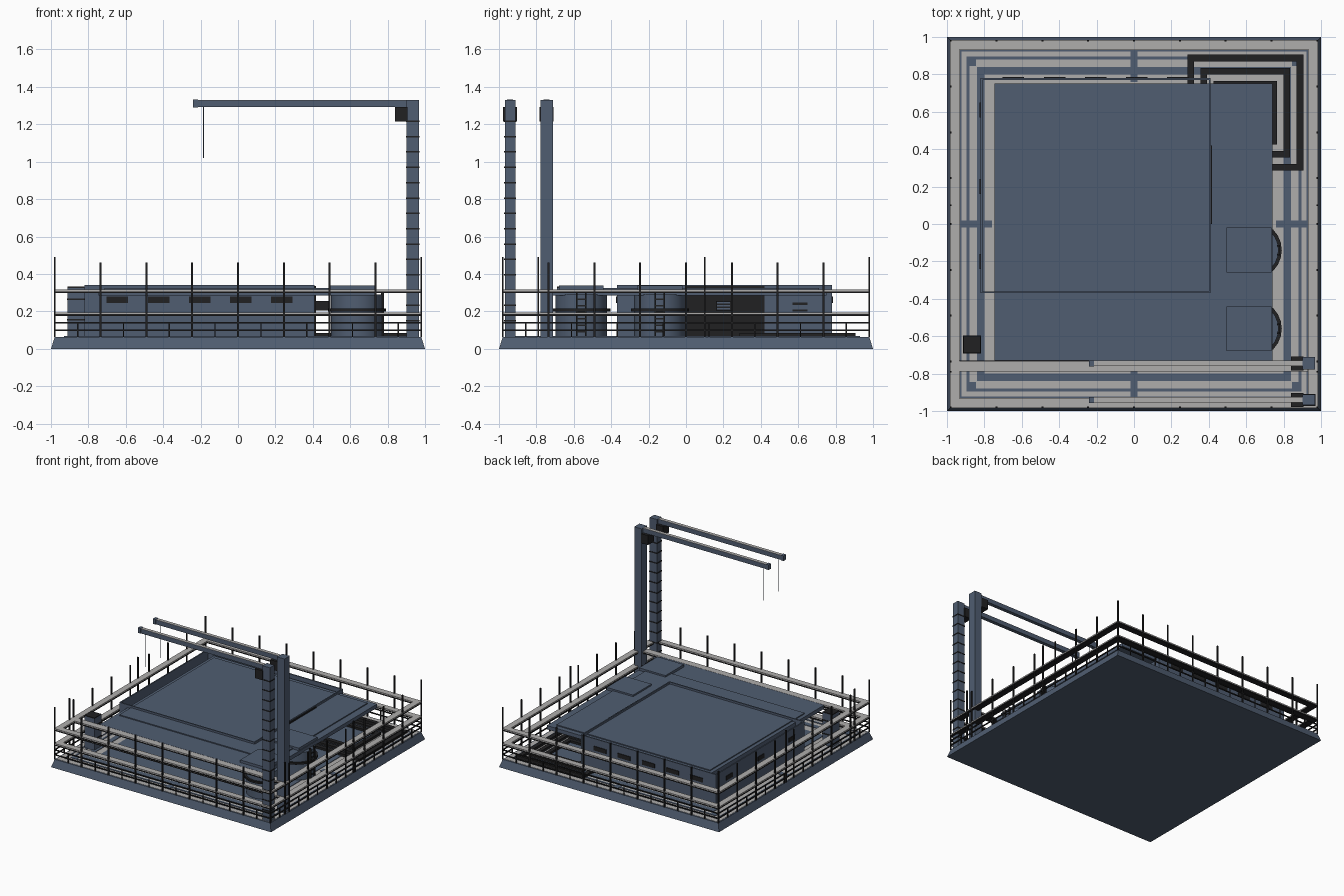
import bpy, bmesh, math

if "Cube" in bpy.data.objects:
    bpy.data.objects.remove(bpy.data.objects["Cube"], do_unlink=True)


def material(name, rgb):
    m = bpy.data.materials.new(name)
    m.use_nodes = True
    m.diffuse_color = (*rgb, 1)
    m.node_tree.nodes["Principled BSDF"].inputs["Base Color"].default_value = (*rgb, 1)
    return m


BLUE = material("slate blue", (0.08, 0.11, 0.165))
GREY = material("warm grey", (0.43, 0.42, 0.415))
DARK = material("near black", (0.015, 0.015, 0.016))


def finish(name, bm, mat):
    me = bpy.data.meshes.new(name)
    bm.to_mesh(me)
    bm.free()
    me.materials.append(mat)
    ob = bpy.data.objects.new(name, me)
    bpy.context.scene.collection.objects.link(ob)
    return ob


def boxes(name, mat, items):
    """One object made of boxes, each given as x, y and z ranges."""
    bm = bmesh.new()
    for ranges in items:
        vs = bmesh.ops.create_cube(bm, size=1)["verts"]
        for v in vs:
            for i, (lo, hi) in enumerate(ranges):
                v.co[i] = lo if v.co[i] < 0 else hi
    return finish(name, bm, mat)


def cylinder(name, mat, x, y, r, z0, z1):
    bm = bmesh.new()
    bmesh.ops.create_cone(bm, cap_ends=True, segments=24, radius1=r, radius2=r, depth=z1 - z0)
    bmesh.ops.translate(bm, verts=bm.verts, vec=(x, y, (z0 + z1) / 2))
    ob = finish(name, bm, mat)
    for p in ob.data.polygons:
        p.use_smooth = abs(p.normal.z) < 0.5
    return ob


def ring(cx, cy, rx, ry, w, z):
    """Four boxes around a rectangle; rx and ry are outer half sizes."""
    out = []
    for s in (-1, 1):
        out.append((sorted((cx + s * rx, cx + s * (rx - w))), (cy - ry, cy + ry), z))
        out.append(((cx - rx + w, cx + rx - w), sorted((cy + s * ry, cy + s * (ry - w))), z))
    return out


def around(c, w):
    return (c - w / 2, c + w / 2)


FLOOR = 0.062

# Tapered base and deck
base = boxes("base", BLUE, [((-1, 1), (-1, 1), (0, FLOOR))])
for v in base.data.vertices:
    if v.co.z > 0.01:
        v.co.x *= 0.98
        v.co.y *= 0.98
boxes("deck", GREY, [((-0.97, 0.97), (-0.97, 0.97), (FLOOR, FLOOR + 0.002))])
mark = (FLOOR, FLOOR + 0.006)
lines = ring(0, 0, 0.84, 0.84, 0.04, mark) + ring(0, 0, 0.895, 0.895, 0.015, mark)
lines += ring(0, 0, 0.93, 0.93, 0.008, mark)
for s in (-1, 1):
    span = sorted((s * 0.76, s * 0.93))
    lines += [(around(0, 0.04), span, mark), (span, around(0, 0.04), mark)]
    lines += [(around(s * 0.87, 0.05), around(t * 0.87, 0.05), mark) for t in (-1, 1)]
boxes("deck_markings", BLUE, lines)
boxes("building_floor", BLUE, [((-0.745, 0.74), (-0.73, 0.75), mark)])
boxes("landing_squares", DARK, [b for r in (0.31, 0.24, 0.17)
                                for b in ring(0.595, 0.595, r, r, 0.035, (FLOOR, 0.085))])

# Main building walls, rising just above the roof slab
X0, X1, Y0, Y1 = -0.82, 0.41, -0.37, 0.78
cx, cy, hx, hy = (X0 + X1) / 2, (Y0 + Y1) / 2, (X1 - X0) / 2, (Y1 - Y0) / 2
boxes("building_walls", BLUE, ring(cx, cy, hx, hy, 0.01, (FLOOR, 0.34)))

# Windows, door and door lamp
win = (0.245, 0.28)
panes = []
for i in range(5):
    x = around(-0.645 + i * 0.22, 0.115)
    panes += [(x, (Y0 - 0.005, Y0 + 0.002), win), (x, (Y1 - 0.002, Y1 + 0.005), win)]
panes += [((X0 - 0.005, X0 + 0.002), around(y, 0.08), win) for y in (-0.2, 0.2, 0.61)]
panes += [((X1 - 0.002, X1 + 0.005), around(0.61, 0.08), around(z, 0.012)) for z in (0.205, 0.24)]
boxes("windows", DARK, panes)
boxes("door", DARK, [((X1, X1 + 0.008), (0, 0.42), (FLOOR, 0.335))])
boxes("door_lamp", DARK, [((X1, 0.49), (0.16, 0.24), (0.205, 0.255))])
boxes("door_slats", BLUE, [((0.488, 0.493), (0.165, 0.235), around(z, 0.008)) for z in (0.215, 0.23, 0.245)])

# Roof slab with a slightly raised panel
boxes("roof_slab", BLUE, [((-0.745, 0.74), (-0.73, 0.75), (0.285, 0.316))])
boxes("roof_panel", BLUE, [((-0.715, 0.68), (-0.52, 0.71), (0.316, 0.324))])

# Round towers with square heads, platforms and ladders
for n, y in enumerate((-0.56, -0.14)):
    tower = f"tower_{n + 1}"
    cylinder(tower, BLUE, 0.635, y, 0.138, FLOOR, 0.29)
    cylinder(tower + "_platform", DARK, 0.635, y, 0.155, 0.2, 0.215)
    boxes(tower + "_head", BLUE, [(around(0.615, 0.24), around(y, 0.24), (0.29, 0.337))])
    ladder = [((0.765, 0.78), around(y + s * 0.025, 0.008), (FLOOR, 0.31)) for s in (-1, 1)]
    ladder += [((0.765, 0.778), around(y, 0.05), around(0.09 + i * 0.035, 0.008)) for i in range(6)]
    boxes(tower + "_ladder", DARK, ladder)

# Corner post
px, py = around(-0.867, 0.09), around(-0.645, 0.09)
boxes("corner_post", BLUE, [(px, py, (FLOOR, 0.325))])
boxes("corner_post_cap", DARK, [(px, py, (0.325, 0.332))])
boxes("corner_post_bands", DARK, [(around(-0.867, 0.096), around(-0.645, 0.096), around(z, 0.01))
                                  for z in (0.155, 0.265)])

# Perimeter fence: posts, handrails, low rails and balusters
E = 0.98
posts, balusters, low, rail_under, rail_top = [], [], [], [], []
for s in (-1, 1):
    for i in range(9):
        p = around(-E + i * E / 4, 0.01)
        side = around(s * E, 0.01)
        top = (FLOOR, 0.49 if i in (0, 8) else 0.46)
        posts += [(p, side, top), (side, p, top)]
    posts += [(around(s * E, 0.01), around(y, 0.01), (FLOOR, 0.49)) for y in (-0.79, 0.1)]
    for i in range(17):
        p, side = around(-E + i * E / 8, 0.007), around(s * E, 0.007)
        balusters += [(p, side, (FLOOR, 0.14)), (side, p, (FLOOR, 0.14))]
for z in (0.1, 0.14):
    low += ring(0, 0, E + 0.004, E + 0.004, 0.008, around(z, 0.008))
for z in (0.185, 0.307):
    rail_under += ring(0, 0, E + 0.005, E + 0.005, 0.052, (z - 0.009, z))
    rail_top += ring(0, 0, E + 0.004, E + 0.004, 0.05, (z, z + 0.009))
    rail_under.append(((-E, 0.93), around(-0.76, 0.058), (z - 0.009, z)))
    rail_top.append(((-E, 0.93), around(-0.76, 0.056), (z, z + 0.009)))
boxes("fence_posts", DARK, posts)
boxes("fence_balusters", DARK, balusters)
boxes("fence_low_rails", DARK, low)
boxes("handrail_undersides", DARK, rail_under)
boxes("handrail_tops", GREY, rail_top)

# Two cranes
for name, y, w in (("front_crane", -0.94, 0.058), ("rear_crane", -0.745, 0.068)):
    boxes(name + "_mast", BLUE, [(around(0.935, 0.066), around(y, w), (FLOOR, 1.33))])
    boxes(name + "_arm", BLUE, [((-0.24, 0.93), around(y, 0.03), (1.292, 1.328)),
                                ((-0.24, -0.215), around(y, 0.032), (1.29, 1.332))])
    boxes(name + "_arm_top", GREY, [((-0.215, 0.9), around(y, 0.028), (1.328, 1.33))])
    boxes(name + "_motor", DARK, [((0.84, 0.905), around(y, 0.075), (1.215, 1.292))])
    boxes(name + "_cable", BLUE, [(around(-0.185, 0.005), around(y, 0.005), (1.02, 1.295))])
boxes("mast_rungs", DARK, [(around(0.935, 0.072), around(-0.94, 0.064), around(0.15 + i * 0.082, 0.008))
                           for i in range(14)])
